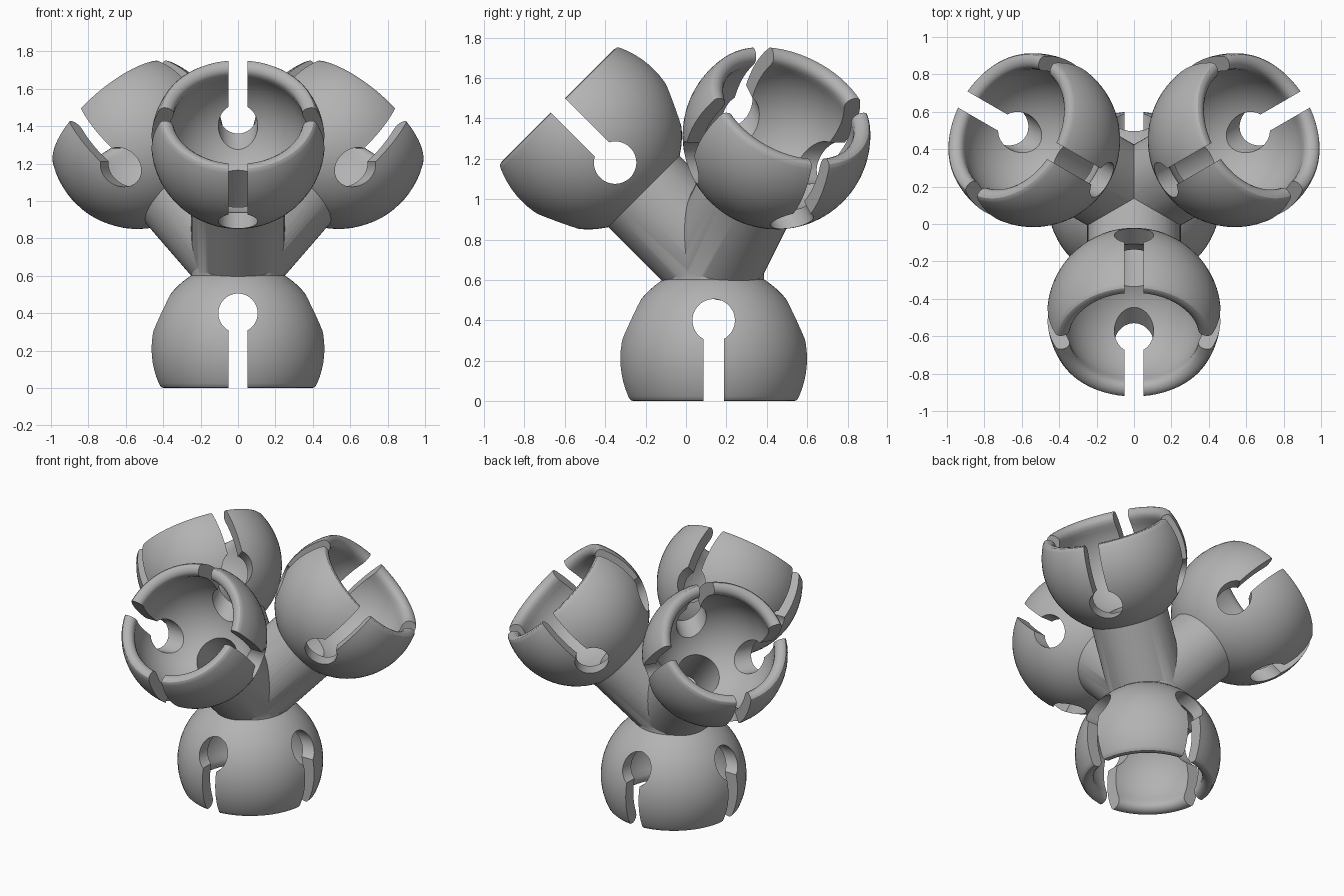
import bpy, bmesh, math
from mathutils import Matrix, Vector

if "Cube" in bpy.data.objects:
    bpy.data.objects.remove(bpy.data.objects["Cube"])

grey = bpy.data.materials.new("mid_grey")
grey.diffuse_color = (0.45, 0.45, 0.45, 1)
grey.use_nodes = True
grey.node_tree.nodes["Principled BSDF"].inputs["Base Color"].default_value = grey.diffuse_color

R_OUT, R_IN, LIP = 0.465, 0.38, 0.21      # socket shell radii and lip height
HUB = Vector((0, 0.137, 0.693))           # point where all arms meet
SEG = 64


def finish(name, bm):
    bmesh.ops.recalc_face_normals(bm, faces=bm.faces)
    me = bpy.data.meshes.new(name)
    bm.to_mesh(me)
    bm.free()
    me.materials.append(grey)
    ob = bpy.data.objects.new(name, me)
    bpy.context.collection.objects.link(ob)
    return ob


def cylinder(name, r, z0, z1, rot=Matrix(), loc=Vector()):
    bm = bmesh.new()
    m = Matrix.Translation(loc) @ rot @ Matrix.Translation((0, 0, (z0 + z1) / 2))
    bmesh.ops.create_cone(bm, cap_ends=True, segments=SEG, radius1=r, radius2=r,
                          depth=z1 - z0, matrix=m)
    return finish(name, bm)


def box(name, size, loc):
    bm = bmesh.new()
    bmesh.ops.create_cube(bm, size=1, matrix=Matrix.Translation(loc) @ Matrix.Diagonal((*size, 1)))
    return finish(name, bm)


def boolean(ob, other, op):
    mod = ob.modifiers.new("bool", 'BOOLEAN')
    mod.operation, mod.object, mod.solver = op, other, 'EXACT'
    bpy.context.view_layer.objects.active = ob
    bpy.ops.object.modifier_apply(modifier=mod.name)
    bpy.data.objects.remove(other, do_unlink=True)


def smooth(ob):
    bpy.ops.object.select_all(action='DESELECT')
    ob.select_set(True)
    bpy.context.view_layer.objects.active = ob
    bpy.ops.object.shade_smooth_by_angle(angle=math.radians(32))


# Socket shell: lathe of outer arc, rounded lip and inner arc (opening along +z)
def arc(r, h_end, n):
    a1 = math.acos(-h_end / r)
    return [(r * math.sin(a1 * i / n), -r * math.cos(a1 * i / n)) for i in range(n + 1)]


profile = arc(R_OUT, 0.186, 24)
profile += [(0.420, 0.198), (0.411, 0.207), (0.398, LIP), (0.382, 0.208),
            (0.366, 0.200), (0.354, 0.187), (0.348, 0.170)]
profile += arc(R_IN, 0.145, 22)[::-1]
bm = bmesh.new()
vs = [bm.verts.new((r, 0, h)) for r, h in profile]
es = [bm.edges.new(p) for p in zip(vs, vs[1:])]
bmesh.ops.spin(bm, geom=vs + es, cent=(0, 0, 0), axis=(0, 0, 1),
               angle=2 * math.pi, steps=SEG, use_merge=True)
bmesh.ops.remove_doubles(bm, verts=bm.verts, dist=0.0005)
bmesh.ops.dissolve_degenerate(bm, dist=0.0001, edges=bm.edges)
socket = finish("socket_down", bm)

# Keyhole slots on four sides, plus the bore into the neck
HOLE = -0.19
for axis, size in (('X', (1.2, 0.1, 0.7)), ('Y', (0.1, 1.2, 0.7))):
    turn = Matrix.Rotation(math.pi / 2, 4, 'Y' if axis == 'X' else 'X')
    boolean(socket, cylinder("cut", 0.105, -0.6, 0.6, turn, Vector((0, 0, HOLE))), 'DIFFERENCE')
    boolean(socket, box("cut", size, (0, 0, HOLE + 0.35)), 'DIFFERENCE')
boolean(socket, cylinder("cut", 0.14, -0.6, -0.3), 'DIFFERENCE')
smooth(socket)

# Place the sockets: one facing down, three tilted 45 degrees upward
arms = [("socket_down", Matrix.Rotation(math.pi, 4, 'X'), 0.483)]
for name, deg in (("socket_front", 0), ("socket_right", 120), ("socket_left", 240)):
    arms.append((name, Matrix.Rotation(math.radians(deg), 4, 'Z')
                 @ Matrix.Rotation(math.pi / 4, 4, 'X'), 0.88))
for i, (name, rot, dist) in enumerate(arms):
    ob = socket if i == 0 else socket.copy()
    if i:
        ob.name = name
        bpy.context.collection.objects.link(ob)
    ob.matrix_world = Matrix.Translation(HUB) @ rot @ Matrix.Translation((0, 0, dist))

# Neck: four tubes joined at the hub, then bored out
neck = None
for i, (_, rot, dist) in enumerate(arms):
    tube = cylinder("neck", 0.25, -0.01 * i, dist - 0.387, rot, HUB)
    if neck is None:
        neck = tube
    else:
        boolean(neck, tube, 'UNION')
for i, (_, rot, dist) in enumerate(arms):
    boolean(neck, cylinder("cut", 0.14, -0.005 * i, dist - 0.3, rot, HUB), 'DIFFERENCE')
neck.name = "neck"
smooth(neck)
